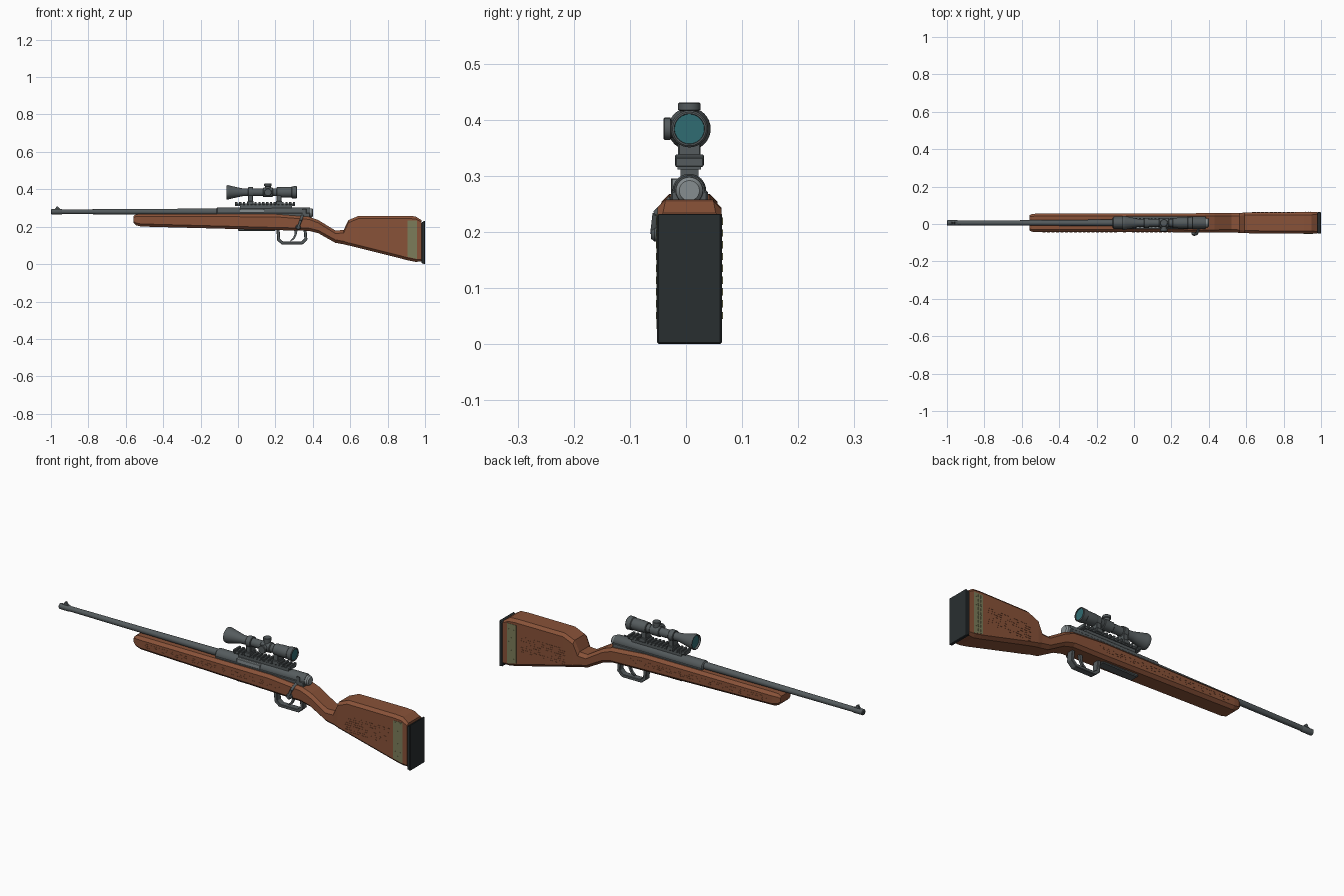
import bpy, bmesh, math, random
from mathutils import Matrix, Vector

if "Cube" in bpy.data.objects:
    bpy.data.objects.remove(bpy.data.objects["Cube"])

random.seed(3)
CY = 0.006  # centre plane of the rifle


def mat(name, c):
    m = bpy.data.materials.new(name)
    m.diffuse_color = (*c, 1)
    m.use_nodes = True
    m.node_tree.nodes["Principled BSDF"].inputs["Base Color"].default_value = m.diffuse_color
    return m


WOOD = mat("wood", (0.25, 0.085, 0.04))
METAL = mat("dark_metal", (0.09, 0.105, 0.11))
STEEL = mat("bright_steel", (0.24, 0.27, 0.28))
RUBBER = mat("rubber", (0.022, 0.028, 0.03))
GLASS = mat("lens_glass", (0.03, 0.15, 0.17))
CLOTH = mat("olive_cloth", (0.2, 0.2, 0.1))


def finish(bm, name, m, bevel=0, smooth=False):
    bmesh.ops.recalc_face_normals(bm, faces=bm.faces[:])
    me = bpy.data.meshes.new(name)
    bm.to_mesh(me)
    bm.free()
    ob = bpy.data.objects.new(name, me)
    bpy.context.collection.objects.link(ob)
    me.materials.append(m)
    if bevel:
        b = ob.modifiers.new("bevel", 'BEVEL')
        b.width, b.segments = bevel, 1
    if smooth:
        bpy.ops.object.select_all(action='DESELECT')
        ob.select_set(True)
        bpy.context.view_layer.objects.active = ob
        bpy.ops.object.shade_smooth_by_angle(angle=math.radians(35))
    return ob


def loft(rings, name, m, **kw):
    bm = bmesh.new()
    rs = [[bm.verts.new(p) for p in r] for r in rings]
    n = len(rs[0])
    for a, b in zip(rs, rs[1:]):
        for i in range(n):
            j = (i + 1) % n
            bm.faces.new((a[i], a[j], b[j], b[i]))
    bm.faces.new(rs[0])
    bm.faces.new(rs[-1][::-1])
    return finish(bm, name, m, **kw)


def lathe(name, prof, origin, m=METAL, axis=(1, 0, 0), n=24):
    """Turned part: prof is (distance along axis, radius)."""
    q = Vector((0, 0, 1)).rotation_difference(Vector(axis))
    rings = [[Vector(origin) + q @ Vector((r * math.cos(2 * math.pi * i / n),
              r * math.sin(2 * math.pi * i / n), d)) for i in range(n)] for d, r in prof]
    return loft(rings, name, m, smooth=True)


def plate(name, pts, hw, m=METAL, y=CY, bevel=0):
    """Side profile in x,z given thickness in y."""
    return loft([[(x, y + s * hw, z) for x, z in pts] for s in (-1, 1)], name, m, bevel=bevel)


def boxes(name, items, m=METAL, bevel=0):
    """One object from boxes (x0,x1,y0,y1,z0,z1)."""
    bm = bmesh.new()
    for x0, x1, y0, y1, z0, z1 in items:
        mx = Matrix.Translation(((x0 + x1) / 2, (y0 + y1) / 2, (z0 + z1) / 2)) @ \
            Matrix.Diagonal((x1 - x0, y1 - y0, z1 - z0, 1))
        bmesh.ops.create_cube(bm, size=1, matrix=mx)
    return finish(bm, name, m, bevel)


def section(x, zb, zt, hw, c):
    """Chamfered rectangular cross-section."""
    half = [(hw - c, zb), (hw, zb + c), (hw, zt - c), (hw - c, zt)]
    return [(x, CY + y, z) for y, z in half] + [(x, CY - y, z) for y, z in half[::-1]]


# wooden stock: fore-end, wrist, raised comb and butt
stock = [(-.56, .222, .256, .040, .008), (-.545, .208, .266, .047, .012), (-.52, .201, .268, .050, .014),
         (.20, .182, .267, .050, .014), (.38, .178, .253, .052, .014), (.43, .165, .235, .052, .015),
         (.52, .114, .180, .052, .016), (.565, .106, .182, .053, .016), (.59, .100, .235, .055, .014),
         (.645, .087, .258, .056, .014), (.91, .020, .258, .057, .014), (.95, .012, .255, .057, .014),
         (.982, .014, .234, .057, .010)]
loft([section(*s) for s in stock], "stock", WOOD)

# butt pad and cloth band
plate("butt_pad", [(.982, .004), (1, 0), (1, .234), (.982, .222)], .058, RUBBER, bevel=.003)
plate("cloth_band", [(.905, .040), (.957, .027), (.957, .232), (.905, .232)], .0585, CLOTH)

# carved marks on both sides of fore-end and butt, stitches on the band
fore, butt, stitch = [], [], []
for s in (-1, 1):
    for row in range(3):
        for i in range(32):
            if random.random() < .7:
                x, z = -.49 + i * .024, .241 - row * .009 - i * .0003
                y = CY + s * .050
                fore.append((x, x + .016, y - .001, y + .001, z, z + .002))
    for row in range(8):
        for i in range(11):
            if random.random() < .7:
                x, z = .63 + i * .023 + random.uniform(0, .006), .105 + row * .011
                y = CY + s * .0565
                butt.append((x, x + .016, y - .001, y + .001, z, z + .002))
    for x in (.916, .930, .944):
        for i in range(9):
            y, z = CY + s * .0585, .045 + i * .021
            stitch.append((x, x + .003, y - .001, y + .001, z, z + .013))
boxes("fore_end_carving", fore, WOOD)
boxes("butt_carving", butt, WOOD)
boxes("band_stitching", stitch, CLOTH)

# barrel, muzzle and front sight
lathe("barrel", [(-.99, .0125), (-.5, .0145), (-.1, .018)], (0, CY, .280))
lathe("muzzle_band", [(-1, .011), (-.997, .0145), (-.945, .0145), (-.94, .0125)], (0, CY, .280))
lathe("muzzle_bore", [(-1.0, .006), (-.99, .006)], (-.0005, CY, .280), RUBBER)
plate("front_sight", [(-.99, .290), (-.94, .290), (-.955, .298), (-.963, .309), (-.970, .309), (-.975, .298)], .005)

# receiver, bolt and port
lathe("receiver", [(-.115, .024), (-.11, .029), (.375, .030), (.385, .027)], (0, CY, .274))
boxes("receiver_base", [(-.11, .385, CY - .033, CY + .033, .245, .274)], bevel=.003)
lathe("bolt_shroud", [(.38, .025), (.395, .024), (.402, .018)], (0, CY, .274), STEEL)
boxes("ejection_port", [(.01, .14, CY - .033, CY - .015, .274, .296)], STEEL, bevel=.002)
boxes("safety_lever", [(.345, .365, -.027, -.024, .262, .296)], bevel=.001)

# bolt handle
a, b = Vector((.345, -.025, .258)), Vector((.335, -.053, .232))
lathe("bolt_arm", [(0, .008), ((b - a).length, .007)], a, axis=(b - a), n=12)
c = Vector((.322, -.058, .197))
lathe("bolt_stem", [(0, .007), ((c - b).length, .006)], b, axis=(c - b), n=12)
lathe("bolt_knob", [(-.014, .008), (-.009, .014), (.004, .014), (.010, .009)], (.322, -.052, .197),
      axis=(0, -1, 0), n=16)

# floor plate, trigger guard and trigger
boxes("floor_plate", [(0, .20, CY - .024, CY + .024, .176, .20)], bevel=.004)
plate("trigger_guard", [(.205, .188), (.210, .125), (.235, .105), (.345, .105), (.371, .130), (.366, .188),
                        (.350, .188), (.355, .137), (.338, .120), (.243, .120), (.226, .133), (.222, .188)],
      .016, bevel=.002)
plate("trigger", [(.300, .190), (.320, .190), (.313, .155), (.300, .132), (.282, .122), (.280, .128),
                  (.294, .140), (.302, .158)], .006)

# slotted rail on top of the receiver
boxes("rail_base", [(.01, .29, CY - .016, CY + .016, .295, .316), (-.015, .305, CY - .021, CY + .021, .312, .325)])
boxes("rail_teeth", [(-.015 + i * .0206, -.003 + i * .0206, CY - .025, CY + .025, .316, .333) for i in range(16)],
      bevel=.002)

# scope body, lenses, rings and turrets
SZ = .384
lathe("scope_tube", [(-.05, .030), (-.062, .033), (-.062, .037), (-.052, .038), (-.045, .036), (.005, .025),
                     (.025, .021), (.205, .021), (.232, .028), (.238, .029), (.285, .029), (.288, .032),
                     (.312, .033), (.315, .030), (.315, .027), (.305, .026)], (0, CY, SZ), n=32)
lathe("front_lens", [(-.054, .031), (-.050, .031)], (0, CY, SZ), GLASS)
lathe("rear_lens", [(.306, .0265), (.311, .0265)], (0, CY, SZ), GLASS)
for label, x in (("front", .067), ("rear", .220)):
    lathe(label + "_scope_ring", [(-.014, .025), (-.012, .027), (.012, .027), (.014, .025)], (x, CY, SZ))
    boxes(label + "_scope_mount", [(x - .013, x + .013, CY - .020, CY + .020, .330, .372),
                                   (x - .016, x + .016, CY - .026, CY + .026, .318, .338)], bevel=.002)
lathe("turret_housing", [(-.027, .022), (-.024, .025), (.024, .025), (.027, .022)], (.16, CY, SZ))
for label, ax, h in (("top", (0, 0, 1), .047), ("side", (0, -1, 0), .046)):
    lathe(label + "_turret", [(0, .016), (.032, .016), (.034, .020), (h - .002, .020), (h, .018)],
          (.16, CY, SZ), axis=ax)
